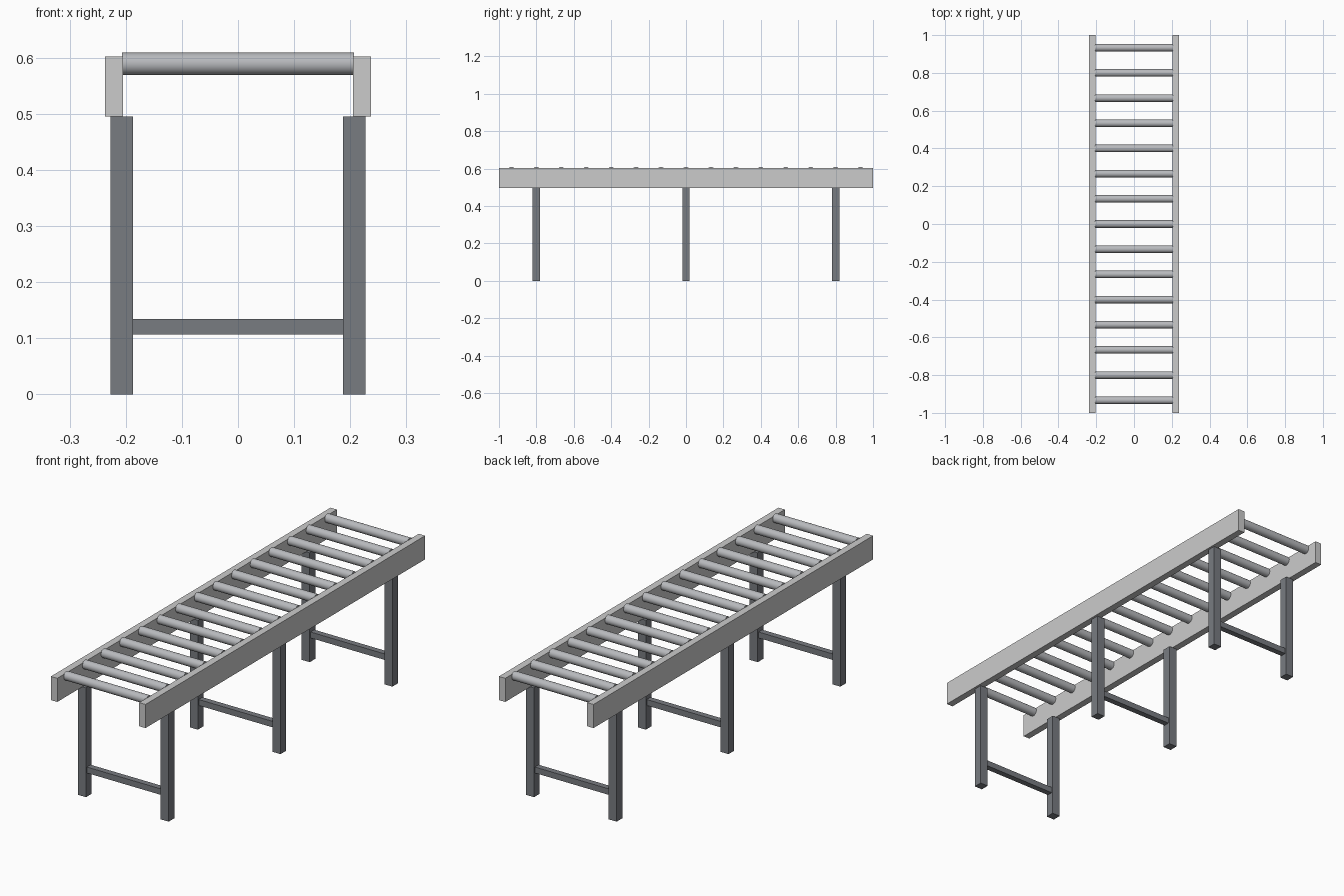
import bpy
import math

if "Cube" in bpy.data.objects:
    bpy.data.objects.remove(bpy.data.objects["Cube"])

RAIL_BOTTOM, RAIL_TOP = 0.495, 0.602
ROLLER_COUNT, ROLLER_PITCH = 15, 2 / 15


def material(name, rgb):
    mat = bpy.data.materials.new(name)
    mat.diffuse_color = (*rgb, 1)
    mat.use_nodes = True
    mat.node_tree.nodes["Principled BSDF"].inputs["Base Color"].default_value = mat.diffuse_color
    return mat


light_metal = material("light_metal", (0.55, 0.55, 0.56))
roller_metal = material("roller_metal", (0.48, 0.49, 0.51))
dark_metal = material("dark_metal", (0.19, 0.20, 0.22))


def box(name, low, high, mat):
    bpy.ops.mesh.primitive_cube_add(size=1, location=[(a + b) / 2 for a, b in zip(low, high)])
    obj = bpy.context.object
    obj.name = name
    obj.scale = [b - a for a, b in zip(low, high)]
    bpy.ops.object.transform_apply(location=False, rotation=False, scale=True)
    obj.data.materials.append(mat)
    return obj


# Side rails
for side, s in (("left", -1), ("right", 1)):
    x0, x1 = sorted((s * 0.205, s * 0.237))
    box(f"{side}_rail", (x0, -1, RAIL_BOTTOM), (x1, 1, RAIL_TOP), light_metal)

# Rollers, seated slightly into both rails
for i in range(ROLLER_COUNT):
    y = (i - (ROLLER_COUNT - 1) / 2) * ROLLER_PITCH
    bpy.ops.mesh.primitive_cylinder_add(vertices=32, radius=0.02, depth=0.413,
                                        location=(0, y, 0.589), rotation=(0, math.pi / 2, 0))
    roller = bpy.context.object
    roller.name = f"roller_{i + 1}"
    roller.data.materials.append(roller_metal)
    bpy.ops.object.shade_smooth_by_angle(angle=math.radians(40))

# Three leg frames: two posts joined by a low crossbar
for place, y in (("front", -0.8), ("middle", 0), ("back", 0.8)):
    for side, s in (("left", -1), ("right", 1)):
        x0, x1 = sorted((s * 0.187, s * 0.227))
        box(f"{place}_{side}_leg", (x0, y - 0.02, 0), (x1, y + 0.02, RAIL_BOTTOM), dark_metal)
    box(f"{place}_crossbar", (-0.187, y - 0.0135, 0.107), (0.187, y + 0.0135, 0.134), dark_metal)
